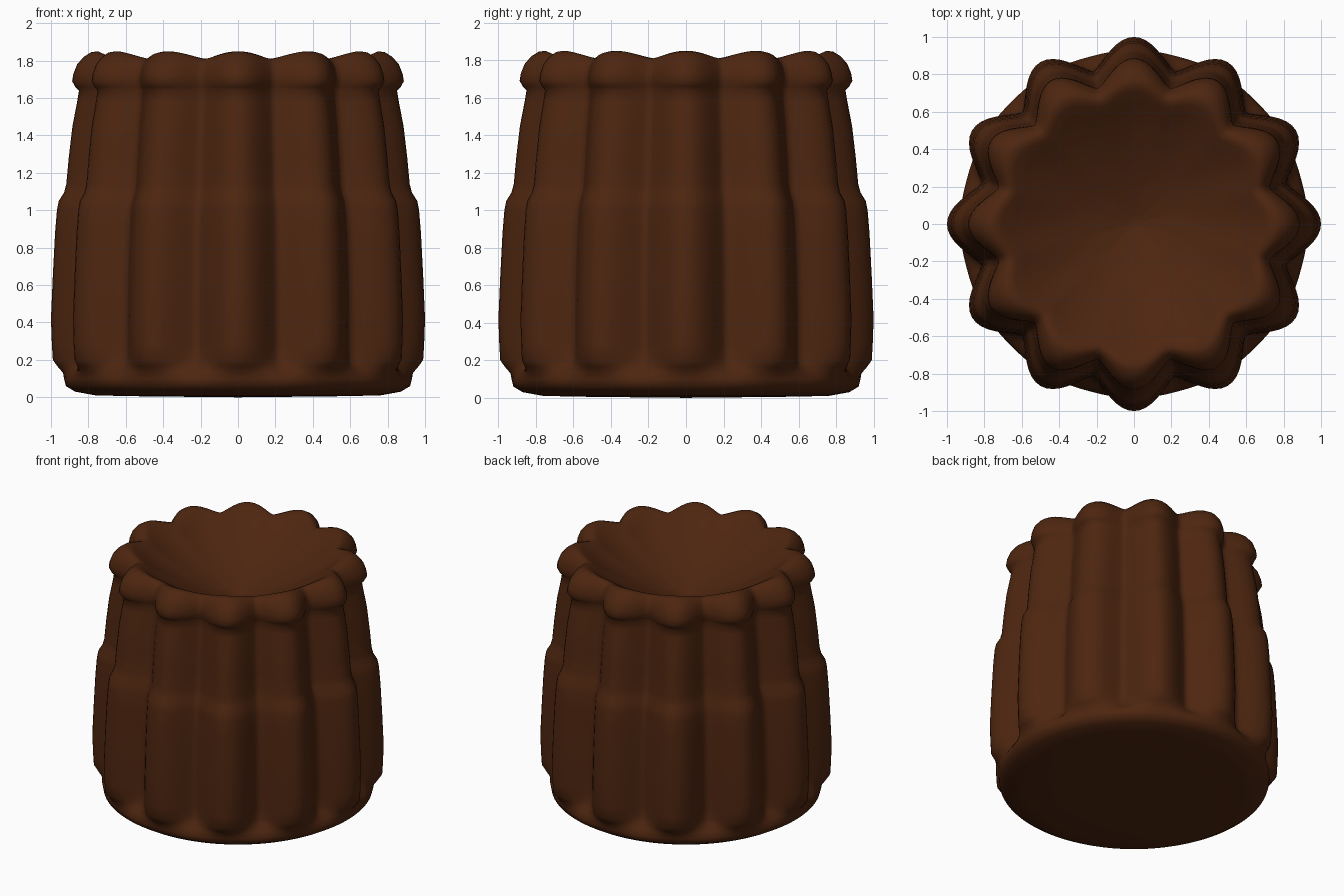
import bpy, bmesh, math

FLUTES = 12
SEG = 192

# Profile rows: lobe radius, groove radius, lobe height, groove height
profile = [
    # flat underside and round foot
    (0.50, 0.50, 0.005, 0.005), (0.76, 0.76, 0.01, 0.01),
    (0.87, 0.87, 0.03, 0.03), (0.92, 0.92, 0.06, 0.06),
    (0.93, 0.925, 0.10, 0.10), (0.935, 0.90, 0.13, 0.14),
    # lower fluted wall
    (0.965, 0.865, 0.165, 0.175), (0.99, 0.85, 0.20, 0.21),
    (0.995, 0.845, 0.28, 0.28), (1.00, 0.845, 0.42, 0.42),
    (0.99, 0.84, 0.65, 0.65), (0.978, 0.83, 0.88, 0.88),
    (0.968, 0.82, 1.00, 1.00), (0.958, 0.81, 1.05, 1.05),
    # step and upper fluted wall
    (0.93, 0.79, 1.095, 1.095), (0.918, 0.78, 1.14, 1.14),
    (0.905, 0.77, 1.28, 1.28), (0.885, 0.755, 1.45, 1.45),
    (0.86, 0.74, 1.58, 1.58), (0.85, 0.735, 1.64, 1.64),
    # overhanging lip
    (0.87, 0.742, 1.66, 1.66), (0.887, 0.75, 1.69, 1.69),
    (0.88, 0.75, 1.73, 1.72), (0.86, 0.74, 1.78, 1.76),
    (0.825, 0.72, 1.82, 1.79), (0.785, 0.70, 1.845, 1.808),
    (0.75, 0.675, 1.85, 1.81), (0.71, 0.645, 1.83, 1.795),
    # hollow top
    (0.65, 0.60, 1.785, 1.76), (0.52, 0.49, 1.70, 1.69),
    (0.35, 0.335, 1.61, 1.605), (0.17, 0.165, 1.535, 1.53),
    (0.05, 0.05, 1.50, 1.50),
]

bm = bmesh.new()
rings = []
for r1, r0, z1, z0 in profile:
    ring = []
    for i in range(SEG):
        a = 2 * math.pi * i / SEG
        # rounded lobes with narrower grooves
        f = (0.5 + 0.5 * math.cos(FLUTES * a)) ** 0.7
        r, z = r0 + (r1 - r0) * f, z0 + (z1 - z0) * f
        ring.append(bm.verts.new((r * math.cos(a), r * math.sin(a), z)))
    rings.append(ring)
for lo, hi in zip(rings, rings[1:]):
    for i in range(SEG):
        j = (i + 1) % SEG
        bm.faces.new((lo[i], lo[j], hi[j], hi[i]))
# close underside and hollow
bottom = bm.verts.new((0, 0, 0))
dip = bm.verts.new((0, 0, 1.485))
for i in range(SEG):
    j = (i + 1) % SEG
    bm.faces.new((bottom, rings[0][j], rings[0][i]))
    bm.faces.new((dip, rings[-1][i], rings[-1][j]))
for face in bm.faces:
    face.smooth = True

mesh = bpy.data.meshes.new("fluted_cake")
bm.to_mesh(mesh)
bm.free()
cake = bpy.data.objects.new("fluted_cake", mesh)
bpy.context.collection.objects.link(cake)

# caramelised crust colour
mat = bpy.data.materials.new("dark_caramel_brown")
mat.diffuse_color = (0.075, 0.019, 0.005, 1)
mesh.materials.append(mat)
